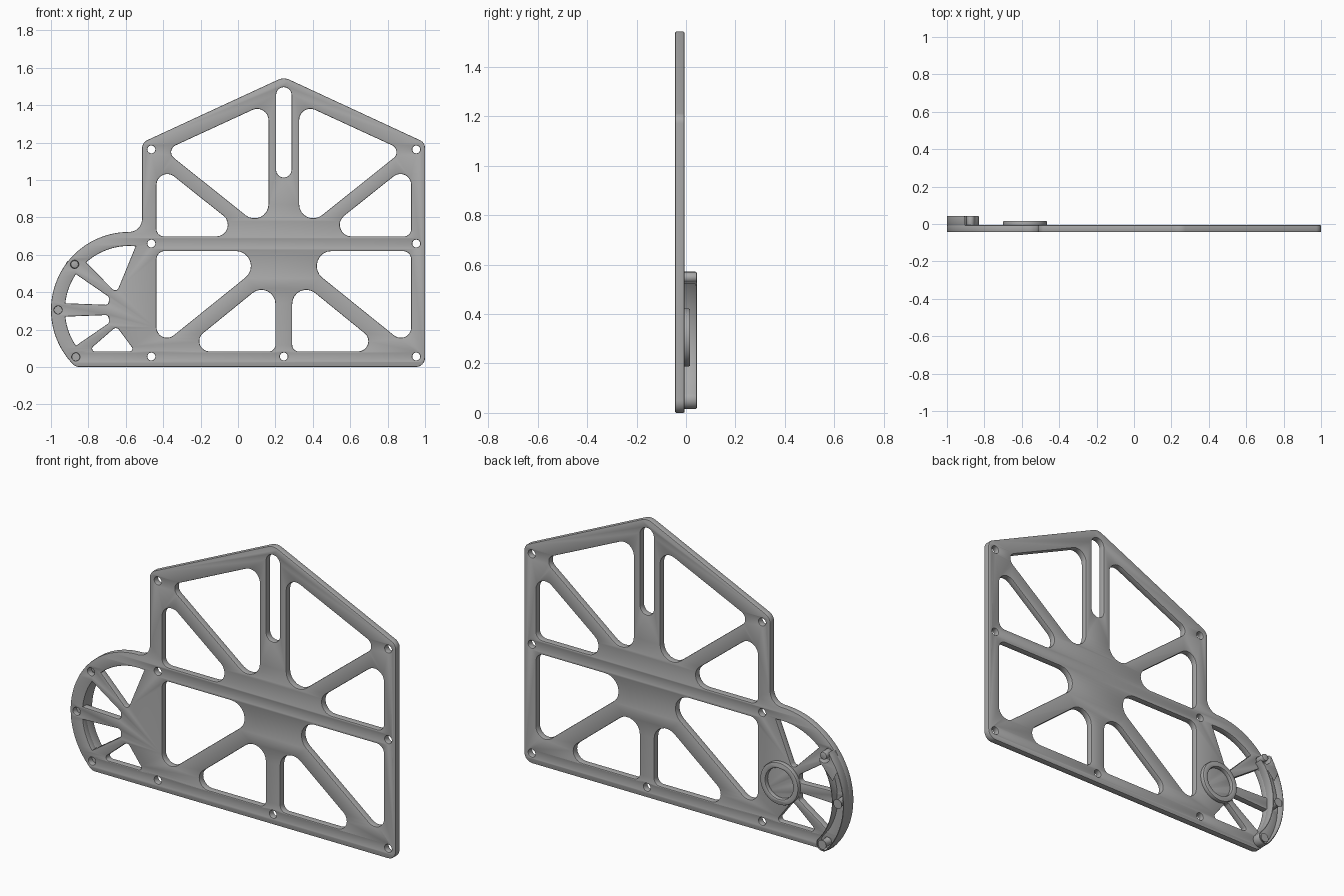
import bpy, bmesh
from math import sin, cos, radians, tan, pi
from mathutils import Vector

cube = bpy.data.objects.get("Cube")
if cube:
    bpy.data.objects.remove(cube)

grey = bpy.data.materials.new("plain grey")
grey.use_nodes = True
colour = (0.4, 0.4, 0.4, 1)
grey.diffuse_color = colour
grey.node_tree.nodes["Principled BSDF"].inputs["Base Color"].default_value = colour

AXIS = 0.245            # mirror line of the main windows
HUB = (-0.583, 0.305)   # centre of the round end
RIM, INNER, BOLT = 0.417, 0.342, 0.379
BACK = -0.006           # back face of the plate


def arc(centre, r, start, end, n=24):
    """Points on an arc, angles in degrees."""
    angles = [radians(start + (end - start) * i / n) for i in range(n + 1)]
    return [(centre[0] + r * cos(a), centre[1] + r * sin(a)) for a in angles]


def circle(centre, r, n=32):
    return arc(centre, r, 0, 360, n)[:-1]


def rounded(corners, n=8):
    """Round each (x, z, radius) corner; a corner without radius stays."""
    out = []
    for i, c in enumerate(corners):
        p = Vector(c[:2])
        if len(c) < 3:
            out.append(p)
            continue
        a = Vector(corners[i - 1][:2]) - p
        b = Vector(corners[(i + 1) % len(corners)][:2]) - p
        half = a.angle(b) / 2
        reach = min(c[2] / tan(half), a.length * 0.99, b.length * 0.99)
        r = reach * tan(half)
        a.normalize()
        b.normalize()
        centre = p + (a + b).normalized() * (r / sin(half))
        u, v = p + a * reach - centre, p + b * reach - centre
        sweep = pi - 2 * half
        for k in range(n + 1):
            t = k / n
            w = (u * sin((1 - t) * sweep) + v * sin(t * sweep)) / sin(sweep)
            out.append(centre + w)
    return out


def mirror_x(points):
    return [(2 * AXIS - p[0], p[1]) for p in points]


def mirror_z(points):
    return [(p[0], 2 * HUB[1] - p[1]) for p in points]


def slab(name, loops, front, back, bevel):
    """Filled outline with holes, standing between two depths."""
    curve = bpy.data.curves.new(name, "CURVE")
    curve.dimensions = "2D"
    curve.fill_mode = "BOTH"
    curve.extrude = (back - front) / 2 - bevel
    curve.bevel_depth = bevel
    curve.bevel_resolution = 1
    curve.offset = -bevel
    for loop in loops:
        spline = curve.splines.new("POLY")
        spline.points.add(len(loop) - 1)
        for point, p in zip(spline.points, loop):
            point.co = (p[0], p[1], 0, 1)
        spline.use_cyclic_u = True
    helper = bpy.data.objects.new(name + "_outline", curve)
    bpy.context.collection.objects.link(helper)
    graph = bpy.context.evaluated_depsgraph_get()
    mesh = bpy.data.meshes.new_from_object(helper.evaluated_get(graph))
    bpy.data.objects.remove(helper)
    bm = bmesh.new()
    bm.from_mesh(mesh)
    bmesh.ops.remove_doubles(bm, verts=bm.verts, dist=0.0001)
    for v in bm.verts:
        x, z, d = v.co
        v.co = (x, (front + back) / 2 - d, z)
    bmesh.ops.recalc_face_normals(bm, faces=bm.faces)
    bm.to_mesh(mesh)
    bm.free()
    mesh.materials.clear()
    mesh.materials.append(grey)
    obj = bpy.data.objects.new(name, mesh)
    bpy.context.collection.objects.link(obj)
    bpy.ops.object.select_all(action="DESELECT")
    obj.select_set(True)
    bpy.context.view_layer.objects.active = obj
    bpy.ops.object.shade_smooth_by_angle(angle=radians(30))
    return obj


# Plate outline: gabled panel with a round end
outline = rounded([(1, 0, 0.05), (1, 1.2, 0.045), (AXIS, 1.55, 0.07),
                   (-0.513, 1.2, 0.05), (-0.513, 0.722, 0.07)]
                  + arc(HUB, RIM, 90, 224, 40)
                  + arc((-0.847, 0.05), 0.05, 226, 270, 8))

# Main windows on the left half, mirrored to the other half
windows = [rounded(w) for w in (
    [(-0.393, 1.158, 0.04), (0.163, 1.414, 0.06), (0.163, 0.714, 0.075)],
    [(-0.436, 1.094, 0.058), (0.061, 0.698, 0.062), (-0.436, 0.698, 0.04)],
    [(-0.436, 0.62, 0.045), (0.216, 0.62, 0.08), (-0.436, 0.095, 0.056)],
    [(0.2, 0.495, 0.075), (0.2, 0.083, 0.035), (-0.307, 0.083, 0.055)])]
windows += [mirror_x(w) for w in windows]

# Upright slot under the peak
slot = arc((AXIS, 1.455), 0.041, 0, 180, 16) + arc((AXIS, 1.054), 0.041, 180, 360, 16)

# Openings between the spokes of the round end
spoke_gap = rounded(arc(HUB, INNER, 146, 174, 12)
                    + [(-0.69, 0.332, 0.018), (-0.69, 0.375, 0.018)])
fan = [rounded(arc(HUB, INNER, 84, 132, 18) + [(-0.65, 0.395, 0.02)]),
       spoke_gap, mirror_z(spoke_gap),
       rounded([(-0.805, 0.083, 0.015), (-0.65, 0.217, 0.02), (-0.55, 0.083, 0.015)])]

# Screw holes
rim_screws = [arc(HUB, BOLT, a, a, 1)[0] for a in (140, 180, 221.5)]
plate_screws = [(x, z) for x in (-0.463, 0.953) for z in (0.056, 0.66, 1.163)]
plate_screws.append((AXIS, 0.056))
screws = [circle(p, 0.021) for p in plate_screws + rim_screws]

slab("side_plate", [outline, slot] + windows + fan + screws, -0.044, BACK, 0.005)

# Raised curved rim on the back, with rounded ends
width = (RIM - INNER) / 2
band = (arc(HUB, RIM, 140, 221.5, 32)
        + arc(rim_screws[2], width, 221.5, 401.5, 14)[1:-1]
        + arc(HUB, INNER, 221.5, 140, 32)
        + arc(rim_screws[0], width, -40, -220, 14)[1:-1])
slab("back_rim", [band] + [circle(p, 0.021) for p in rim_screws], BACK - 0.006, 0.044, 0.005)

# Raised ring at the hub
slab("hub_ring", [circle(HUB, 0.117, 48), circle(HUB, 0.085, 48)], BACK - 0.006, 0.017, 0.006)
